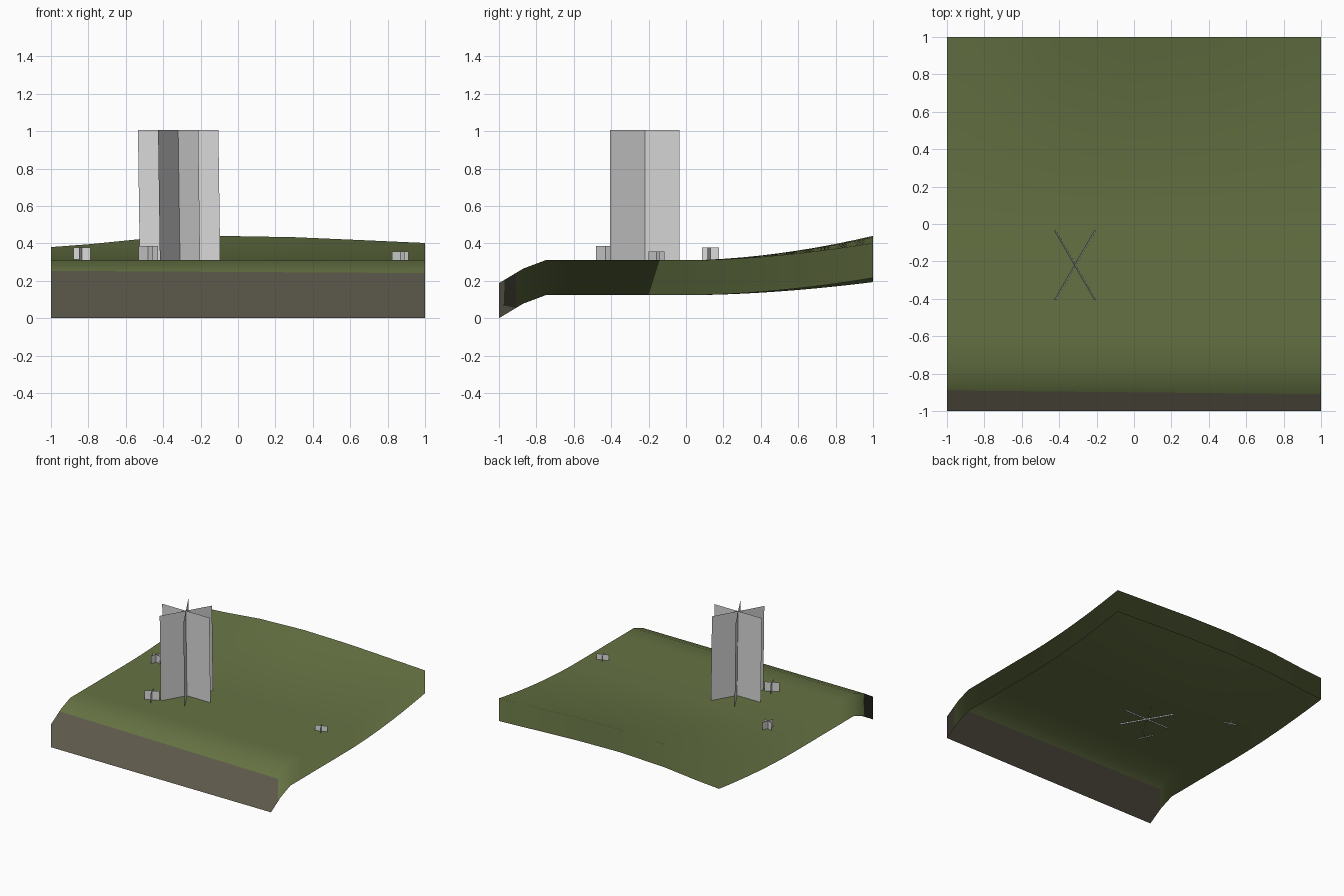
import bpy, bmesh, math
from mathutils import Matrix, Vector

cube = bpy.data.objects.get("Cube")
if cube:
    bpy.data.objects.remove(cube, do_unlink=True)


def material(name, rgb):
    m = bpy.data.materials.new(name)
    m.use_nodes = True
    m.diffuse_color = (*rgb, 1)
    bsdf = next(n for n in m.node_tree.nodes if n.type == 'BSDF_PRINCIPLED')
    bsdf.inputs["Base Color"].default_value = (*rgb, 1)
    bsdf.inputs["Roughness"].default_value = 0.9
    return m


GRASS = material("grass_green", (0.13, 0.168, 0.056))
EARTH = material("earth_brown", (0.108, 0.1, 0.07))
GREY = material("foliage_grey", (0.7, 0.7, 0.7))


def add_object(name, bm, mats):
    mesh = bpy.data.meshes.new(name)
    bm.to_mesh(mesh)
    bm.free()
    for m in mats:
        mesh.materials.append(m)
    ob = bpy.data.objects.new(name, mesh)
    bpy.context.collection.objects.link(ob)
    return ob


def lerp_points(points, t):
    for (a, u), (b, v) in zip(points, points[1:]):
        if t <= b:
            return u + (v - u) * (t - a) / (b - a)
    return points[-1][1]


# Ground: bank at the front, flat middle, crowned rise at the back
BANK = [(-1, 0.187), (-0.87, 0.265), (-0.75, 0.31), (1, 0.31)]
CROWN = [(-1, 0.07), (-0.8, 0.085), (-0.5, 0.115), (-0.1, 0.13),
         (0.3, 0.123), (0.6, 0.11), (1, 0.092)]
SKIRT = 0.187


def ground_height(x, y):
    return lerp_points(BANK, y) + lerp_points(CROWN, x) * max(y, 0) ** 1.8


def earth_line(x):
    return -0.9 - 0.01 * x


xs = [-1 + i * 0.1 for i in range(21)]
rows = [-1, None, -0.87, -0.75, -0.6, -0.4, -0.2] + [i * 0.1 for i in range(11)]
bm = bmesh.new()
grid = []
for r in rows:
    line = []
    for x in xs:
        y = earth_line(x) if r is None else r
        line.append(bm.verts.new((x, y, ground_height(x, y))))
    grid.append(line)
for low, high in zip(grid, grid[1:]):
    for i in range(len(xs) - 1):
        bm.faces.new((low[i], low[i + 1], high[i + 1], high[i]))
bm.normal_update()
key = lambda co: (round(co.x, 3), round(co.y, 3))
top_normals = {key(v.co): v.normal.copy() for v in bm.verts}

# Skirt hanging from the rim, open underneath
rim = [e for e in bm.edges if e.is_boundary]
skirt = bmesh.ops.extrude_edge_only(bm, edges=rim)["geom"]
bmesh.ops.translate(bm, vec=(0, 0, -SKIRT),
                    verts=[g for g in skirt if isinstance(g, bmesh.types.BMVert)])
bmesh.ops.recalc_face_normals(bm, faces=bm.faces)
for f in bm.faces:
    c = f.calc_center_median()
    f.material_index = int(c.y < earth_line(c.x))
    f.smooth = True
ground = add_object("ground", bm, [GRASS, EARTH])
# The skirt shares the shading of the ground above it
ground.data.normals_split_custom_set_from_vertices(
    [top_normals[key(v.co)] for v in ground.data.vertices])


# Plants: thin upright cards crossing at the middle
def crossed_cards(name, x, y, width, bottom, top, angles, lean=0.0):
    bm = bmesh.new()
    for a in angles:
        d = Matrix.Rotation(math.radians(a), 3, 'Z') @ Vector((width / 2, 0, 0))
        lo = Vector((x + lean, y, bottom))
        hi = Vector((x, y, top))
        bm.faces.new([bm.verts.new(p) for p in (lo - d, lo + d, hi + d, hi - d)])
    return add_object(name, bm, [GREY])


crossed_cards("tree_cards", -0.32, -0.22, 0.43, 0.3, 1.005, (0, 60, 120), 0.01)
crossed_cards("bush_front", -0.48, -0.43, 0.115, 0.303, 0.385, (27, 115))
crossed_cards("bush_right", -0.835, 0.13, 0.095, 0.303, 0.377, (72, 162))
crossed_cards("bush_left", 0.868, -0.158, 0.095, 0.303, 0.357, (20, 118))
